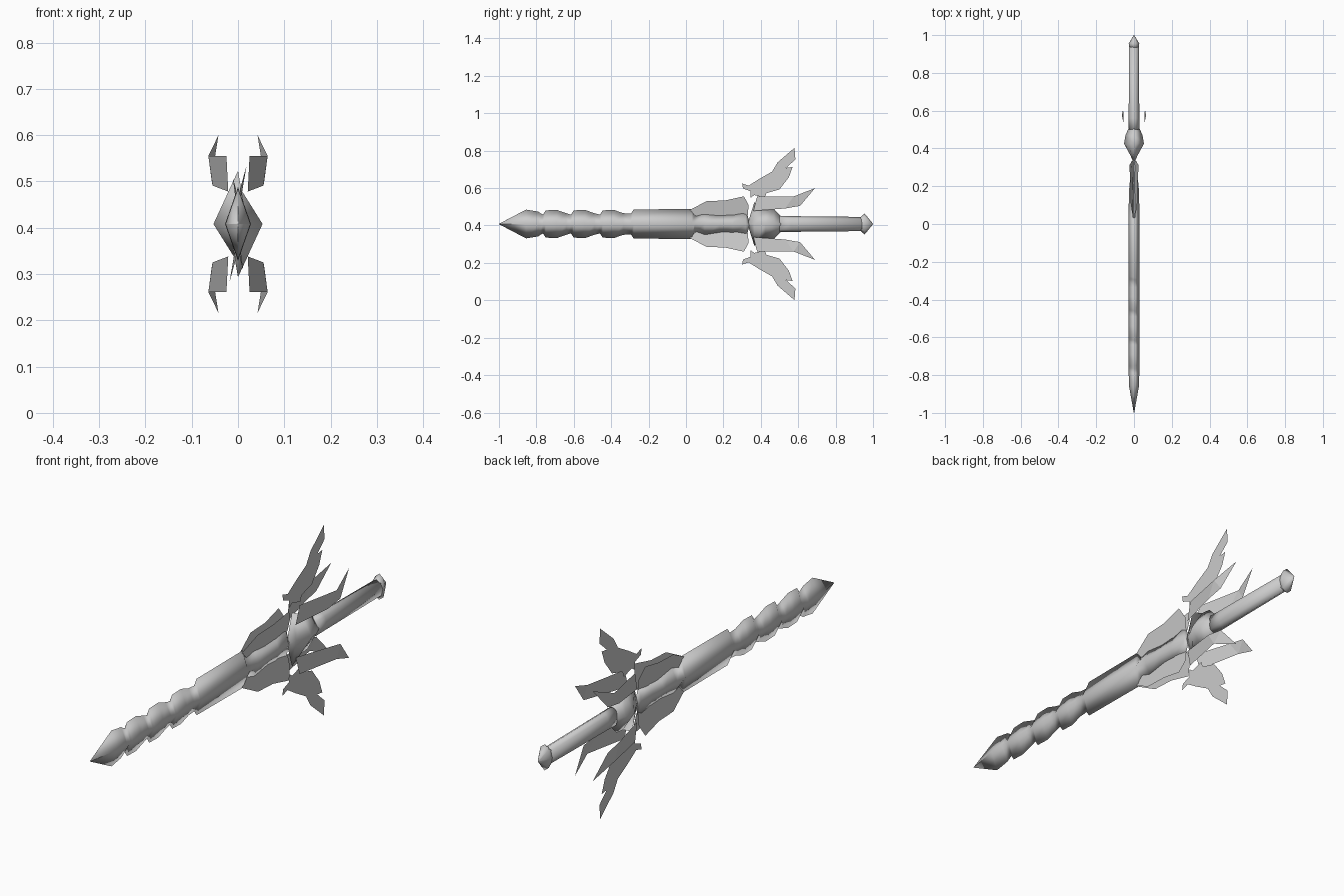
import bpy, math

if "Cube" in bpy.data.objects:
    bpy.data.objects.remove(bpy.data.objects["Cube"])

MID = 0.408  # height of the sword's long axis

steel = bpy.data.materials.new("grey_steel")
steel.use_nodes = True
steel.diffuse_color = (0.6, 0.6, 0.6, 1)
steel.node_tree.nodes["Principled BSDF"].inputs["Base Color"].default_value = (0.6, 0.6, 0.6, 1)


def make(name, verts, faces, smooth=False):
    mesh = bpy.data.meshes.new(name)
    mesh.from_pydata(verts, [], faces)
    mesh.materials.append(steel)
    for p in mesh.polygons:
        p.use_smooth = smooth
    ob = bpy.data.objects.new(name, mesh)
    bpy.context.collection.objects.link(ob)
    return ob


def loft(name, profile, sides):
    """Rings along y from (y, half width, half height)."""
    verts, faces = [], []
    for y, hx, hz in profile:
        for i in range(sides):
            a = math.tau * i / sides
            verts.append((hx * math.cos(a), y, MID + hz * math.sin(a)))
    for r in range(len(profile) - 1):
        for i in range(sides):
            j = (i + 1) % sides
            a, b = r * sides, (r + 1) * sides
            faces.append((a + i, b + i, b + j, a + j))
    faces.append(tuple(range(sides)))
    faces.append(tuple(reversed(range(len(verts) - sides, len(verts)))))
    return make(name, verts, faces, True)


def sheets(name, outline, x_of, faces=None, sides=(1, -1)):
    """Thin plates from a (y, height above axis) outline, mirrored up/down and left/right."""
    for sx in sides:
        for sz in (1, -1):
            verts = [(sx * x_of(y, z), y, MID + sz * z) for y, z in outline]
            polys = faces or [tuple(range(len(verts)))]
            if sx * sz < 0:
                polys = [tuple(reversed(f)) for f in polys]
            label = ("upper" if sz > 0 else "lower") + "_" + name
            if len(sides) > 1:
                label += "_left" if sx > 0 else "_right"
            make(label, verts, polys)


# Blade: point, forward-leaning teeth, straight part, narrowing root
blade = [(-1, 0.001, 0.001), (-0.855, 0.027, 0.077), (-0.79, 0.028, 0.066)]
for tooth in (-0.75, -0.6, -0.445):
    blade += [(tooth - 0.015, 0.028, 0.05), (tooth, 0.028, 0.073),
              (tooth + 0.06, 0.028, 0.075), (tooth + 0.11, 0.028, 0.058)]
blade += [(-0.295, 0.028, 0.055), (-0.28, 0.028, 0.078), (0.03, 0.028, 0.08),
          (0.045, 0.028, 0.045), (0.1, 0.028, 0.065), (0.18, 0.026, 0.052),
          (0.25, 0.02, 0.056), (0.32, 0.011, 0.075), (0.34, 0.006, 0.01)]
loft("blade", blade, 4)

# Guard core, handle and pommel
loft("guard_core", [(0.335, 0.006, 0.02), (0.365, 0.02, 0.115), (0.425, 0.053, 0.085),
                    (0.47, 0.045, 0.08), (0.505, 0.03, 0.045), (0.515, 0.022, 0.03)], 4)
loft("handle", [(0.5, 0.028, 0.044), (0.56, 0.028, 0.042), (0.94, 0.027, 0.038)], 8)
loft("pommel", [(0.925, 0.024, 0.03), (0.955, 0.028, 0.056), (1, 0.001, 0.001)], 8)

# Large fins on the centre plane
sheets("fin", [(0.3, 0.217), (0.335, 0.205), (0.39, 0.24), (0.46, 0.28), (0.49, 0.33),
               (0.58, 0.407), (0.585, 0.345), (0.535, 0.3), (0.57, 0.305), (0.55, 0.25),
               (0.5, 0.185), (0.43, 0.165), (0.42, 0.14), (0.365, 0.155),
               (0.345, 0.14), (0.345, 0.175), (0.305, 0.19)],
       lambda y, z: 0.0, sides=(1,))

# Swept prongs, bent outward then in at the tips
sheets("prong", [(0.38, 0.147), (0.575, 0.147), (0.69, 0.192), (0.61, 0.097),
                 (0.53, 0.083), (0.36, 0.07)],
       lambda y, z: 0.025 + 0.2 * (y - 0.38) if y < 0.58 else 0.064 - 0.19 * (y - 0.575),
       faces=[(0, 1, 4, 5), (1, 3, 4), (1, 2, 3)])

# Jagged plates flaring from the blade root
sheets("root_plate", [(0.02, 0.075), (0.11, 0.122), (0.21, 0.126), (0.31, 0.148),
                      (0.335, 0.1), (0.33, 0.05), (0.2, 0.035), (0.06, 0.035)],
       lambda y, z: max(0.003, 0.28 * (z - 0.06)))
